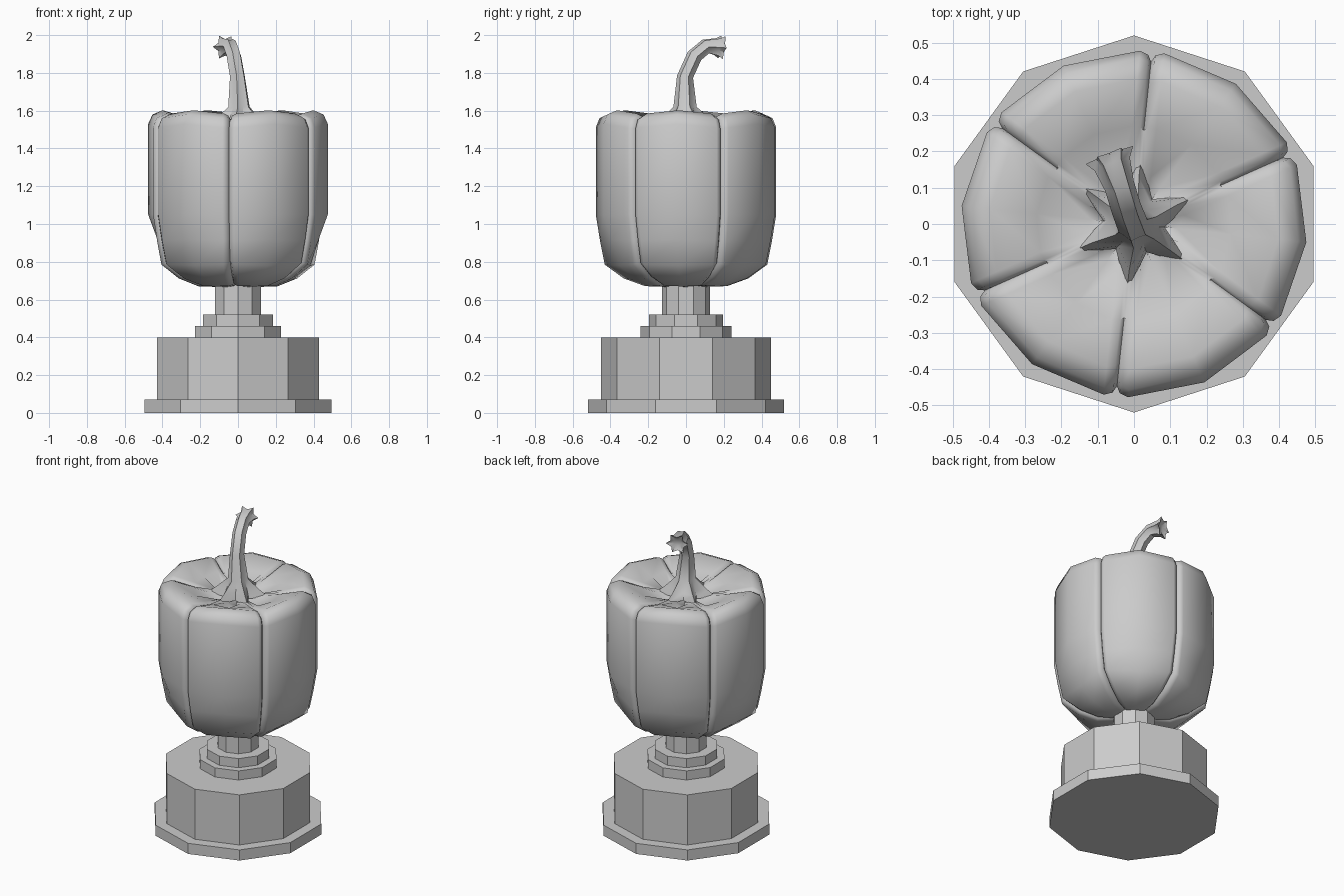
import bpy, bmesh
from math import sin, cos, radians, pi
from mathutils import Vector

if "Cube" in bpy.data.objects:
    bpy.data.objects.remove(bpy.data.objects["Cube"])


def make_object(name, rings, smooth=None):
    """Skin a list of closed rings of equal length and cap both ends."""
    bm = bmesh.new()
    rows = [[bm.verts.new(p) for p in ring] for ring in rings]
    n = len(rows[0])
    for a, b in zip(rows, rows[1:]):
        for i in range(n):
            j = (i + 1) % n
            bm.faces.new((a[i], a[j], b[j], b[i]))
    bm.faces.new(rows[0][::-1])
    bm.faces.new(rows[-1])
    bmesh.ops.recalc_face_normals(bm, faces=bm.faces)
    mesh = bpy.data.meshes.new(name)
    bm.to_mesh(mesh)
    bm.free()
    obj = bpy.data.objects.new(name, mesh)
    bpy.context.collection.objects.link(obj)
    if smooth:
        bpy.ops.object.select_all(action='DESELECT')
        obj.select_set(True)
        bpy.context.view_layer.objects.active = obj
        bpy.ops.object.shade_smooth_by_angle(angle=radians(smooth))
    return obj


def polar(r, deg, z):
    return Vector((r * cos(radians(deg)), r * sin(radians(deg)), z))


# Ten-sided stepped trophy stand
for name, r, z0, z1 in [
    ("base_foot", 0.52, 0.0, 0.07),
    ("base_drum", 0.45, 0.07, 0.40),
    ("lower_step", 0.24, 0.40, 0.46),
    ("upper_step", 0.195, 0.46, 0.52),
    ("neck", 0.127, 0.52, 0.70),
]:
    make_object(name, [[polar(r, 90 + 36 * i, z) for i in range(10)] for z in (z0, z1)])

# Pepper body: six lobes; each row gives (radius, z) at groove, lobe edge, lobe middle
GROOVE = 24
rows = [
    ((0.05, 0.675), (0.05, 0.67), (0.05, 0.665)),
    ((0.21, 0.685), (0.22, 0.672), (0.21, 0.67)),
    ((0.31, 0.735), (0.33, 0.712), (0.29, 0.705)),
    ((0.405, 0.81), (0.43, 0.785), (0.385, 0.78)),
    ((0.43, 0.92), (0.455, 0.91), (0.43, 0.92)),
    ((0.45, 1.05), (0.478, 1.05), (0.478, 1.05)),
    ((0.45, 1.50), (0.478, 1.51), (0.478, 1.53)),
    ((0.43, 1.54), (0.458, 1.56), (0.455, 1.58)),
    ((0.38, 1.55), (0.40, 1.585), (0.40, 1.602)),
    ((0.26, 1.53), (0.27, 1.55), (0.27, 1.545)),
    ((0.14, 1.53), (0.14, 1.515), (0.12, 1.46)),
    ((0.03, 1.53), (0.03, 1.50), (0.03, 1.45)),
]
rings = []
for g, e, m in rows:
    ring = []
    wide = min(14, math_w) if (math_w := 0.034 / e[0] * 180 / pi) else 4
    half = ((g[0] + 2 * e[0]) / 3, (g[1] + 2 * e[1]) / 3)
    for k in range(6):
        a = GROOVE + 60 * k
        for d, (r, z) in [(0, g), (wide * 0.3, half), (wide, e), (30, m),
                          (60 - wide, e), (60 - wide * 0.3, half)]:
            ring.append(polar(r, a + d, z))
    rings.append(ring)
make_object("pepper_body", rings, 50)

# Stem: star section swept along a bent path, (centre, direction, point radius, valley radius)
path = [
    ((0, 0, 1.51), (0, 0, 1), 0.19, 0.085),
    ((0, 0, 1.555), (0, 0, 1), 0.13, 0.075),
    ((0.005, -0.005, 1.62), (0, 0, 1), 0.062, 0.052),
    ((-0.003, -0.005, 1.78), (-0.05, 0.15, 1), 0.043, 0.036),
    ((-0.022, 0.045, 1.89), (-0.2, 0.55, 0.8), 0.042, 0.034),
    ((-0.04, 0.105, 1.94), (-0.3, 0.9, 0.35), 0.042, 0.034),
    ((-0.06, 0.165, 1.938), (-0.35, 0.9, -0.1), 0.052, 0.036),
    ((-0.068, 0.19, 1.935), (-0.35, 0.9, -0.12), 0.07, 0.044),
    ((-0.062, 0.175, 1.937), (-0.35, 0.9, -0.12), 0.03, 0.022),
]
up = Vector((0, 0, 1))
rings = []
for c, d, outer, inner in path:
    q = up.rotation_difference(Vector(d).normalized())
    rings.append([Vector(c) + q @ polar(inner if i % 2 else outer, GROOVE + 30 * i, 0)
                  for i in range(12)])
make_object("stem", rings, 40)
